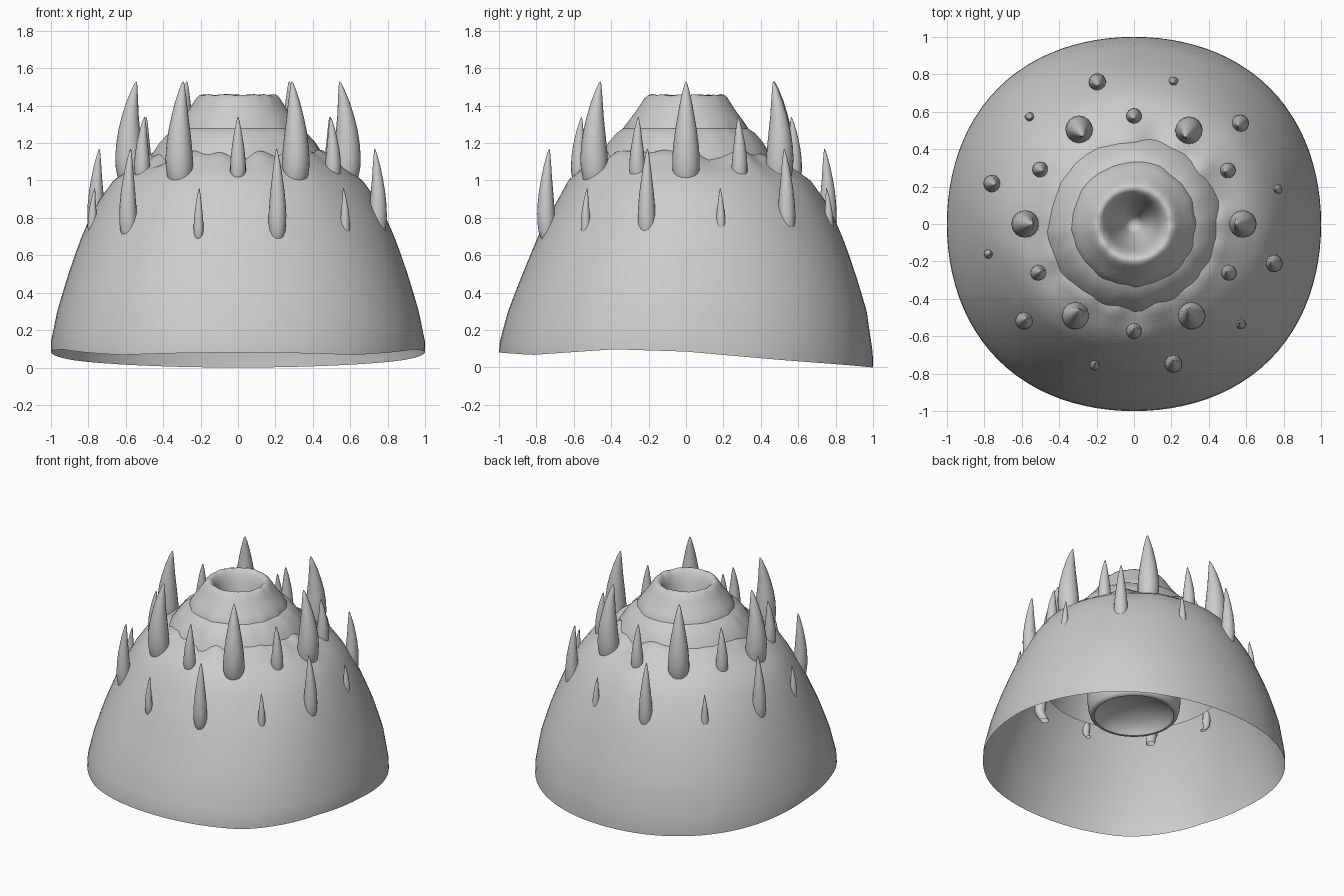
import bpy, bmesh, math
from mathutils import noise, Vector

if "Cube" in bpy.data.objects:
    bpy.data.objects.remove(bpy.data.objects["Cube"])

stone = bpy.data.materials.new("grey_stone")
stone.diffuse_color = (0.6, 0.6, 0.6, 1)
stone.use_nodes = True
stone.node_tree.nodes["Principled BSDF"].inputs["Base Color"].default_value = stone.diffuse_color


def interp(points, t):
    """Linear lookup in a sorted list of (t, value) pairs."""
    for (a, va), (b, vb) in zip(points, points[1:]):
        if t <= b:
            return va + (vb - va) * max(0, (t - a) / (b - a))
    return points[-1][1]


def lathe(name, profile, place, sides, angle=60):
    """Sweep (radius, height) points round z; place() bends each point."""
    bm = bmesh.new()
    rings = []
    for r, z in profile:
        if r == 0:
            rings.append([bm.verts.new(place(0, z, 0))] * sides)
        else:
            rings.append([bm.verts.new(place(r, z, 2 * math.pi * i / sides)) for i in range(sides)])
    for lo, hi in zip(rings, rings[1:]):
        for i in range(sides):
            j = (i + 1) % sides
            quad = [lo[i], lo[j], hi[j], hi[i]]
            bm.faces.new(list(dict.fromkeys(quad)))
    bmesh.ops.recalc_face_normals(bm, faces=bm.faces)
    mesh = bpy.data.meshes.new(name)
    bm.to_mesh(mesh)
    bm.free()
    mesh.materials.append(stone)
    ob = bpy.data.objects.new(name, mesh)
    bpy.context.collection.objects.link(ob)
    bpy.ops.object.select_all(action='DESELECT')
    ob.select_set(True)
    bpy.context.view_layer.objects.active = ob
    bpy.ops.object.shade_smooth_by_angle(angle=math.radians(angle))
    return ob


# Outer dome: open shell, slightly squared, with a wavy rim and a steeper front
RIM = [(-1, .08), (-.8, .067), (-.38, .097), (0, .085), (.5, .04), (1, 0)]
FLATTEN = [(.1, 0), (.3, .015), (.6, .045), (.95, .07), (1.1, .02), (1.2, 0)]


def dome_point(r, z, a):
    if z < .3:  # stretch the lowest bands down to the rim
        rim = interp(RIM, math.sin(a))
        z = rim + (z - .08) / .22 * (.3 - rim)
    r *= 1 - interp(FLATTEN, z) * max(0, -math.sin(a)) ** 1.5
    r *= 1 + .027 * math.sin(2 * a) ** 2 * min(1, max(0, (1 - z) / .5))
    if z > .75:
        lump = noise.noise(Vector((3 * math.cos(a), 3 * math.sin(a), z * 3)))
        r += .012 * lump * min(1, (z - .75) / .2)
    if z > 1.08:  # ragged edge around the collar
        z += .05 * noise.noise(Vector((3.5 * math.cos(a), 3.5 * math.sin(a), 2.3)))
    return (r * math.cos(a), r * math.sin(a), z)


lathe("dome_shell", [(1, .08), (.998, .14), (.986, .2), (.966, .3), (.937, .4), (.906, .5),
                     (.872, .6), (.835, .7), (.79, .8), (.735, .9), (.665, 1), (.58, 1.06),
                     (.51, 1.11), (.46, 1.145), (.42, 1.15)], dome_point, 96)


# Collar tiers with slightly uneven surfaces
def tier_point(r, z, a):
    n = noise.noise(Vector((5 * math.cos(a), 5 * math.sin(a), 5 * z)))
    r += .012 * n * (1 if 1.1 < z < 1.3 and r > .3 else 0)
    if z > 1.43:
        z += .008 * n
    return (r * math.cos(a), r * math.sin(a), z)


lathe("lower_collar", [(.28, 1.3), (.33, 1.278), (.37, 1.25), (.41, 1.205), (.45, 1.145),
                       (.485, 1.07), (.56, .85), (.615, .67)], tier_point, 72)

# Crater: funnel pit, rolled lip, cone and inner pipe with a domed floor
lathe("crater", [(0, .95), (.05, 1.06), (.1, 1.2), (.13, 1.33), (.145, 1.39), (.16, 1.425),
                 (.175, 1.447), (.19, 1.458), (.205, 1.455), (.222, 1.44), (.245, 1.405),
                 (.275, 1.36), (.305, 1.32), (.33, 1.28), (.338, 1.24), (.33, 1.1),
                 (.315, .52), (.31, .48), (.3, .44), (.285, .423), (.27, .425)], tier_point, 72)
lathe("crater_floor", [(.27, .425), (.25, .46), (.2, .5), (.1, .535), (0, .545)], tier_point, 72)

# Spikes: teardrop horns rooted under the dome, tips curling towards the axis
HORN = [(.65, -.16), (.75, 0), (.9, .06), (1, .16), (1, .26), (.93, .38), (.8, .52), (.62, .66),
        (.43, .8), (.22, .92), (.08, .985), (0, 1)]


def spike(name, x, y, base, top, radius, curl):
    d = Vector((x, y)).normalized()

    def place(r, t, a):
        lean = curl * (.35 * math.sin(math.pi * t) - t ** 3) if t >= 0 else -.04
        return (x + d.x * lean + r * radius * math.cos(a),
                y + d.y * lean + r * radius * math.sin(a), base + (top - base) * t)
    lathe(name, HORN, place, 16)


RINGS = [
    ("large_spike", .98, 1.53, .073, .032,
     [(.575, 0), (-.575, 0), (.29, .495), (-.29, .5), (.305, -.485), (-.31, -.485)]),
    ("medium_spike", .99, 1.34, .042, .012,
     [(0, .575), (0, -.57), (.5, .285), (-.5, .29), (.505, -.26), (-.51, -.26)]),
    ("low_spike", .70, 1.17, .047, .015,
     [(.21, -.745), (-.585, -.515), (-.755, .215), (-.195, .755), (.565, .535), (.745, -.21)]),
    ("small_spike", .69, .96, .026, .01,
     [(-.21, -.755), (.57, -.535), (.765, .185), (.21, .76), (-.555, .57), (-.775, -.16)]),
]
for name, base, top, radius, curl, spots in RINGS:
    for i, (x, y) in enumerate(spots):
        spike(f"{name}_{i + 1}", x, y, base, top, radius, curl)
